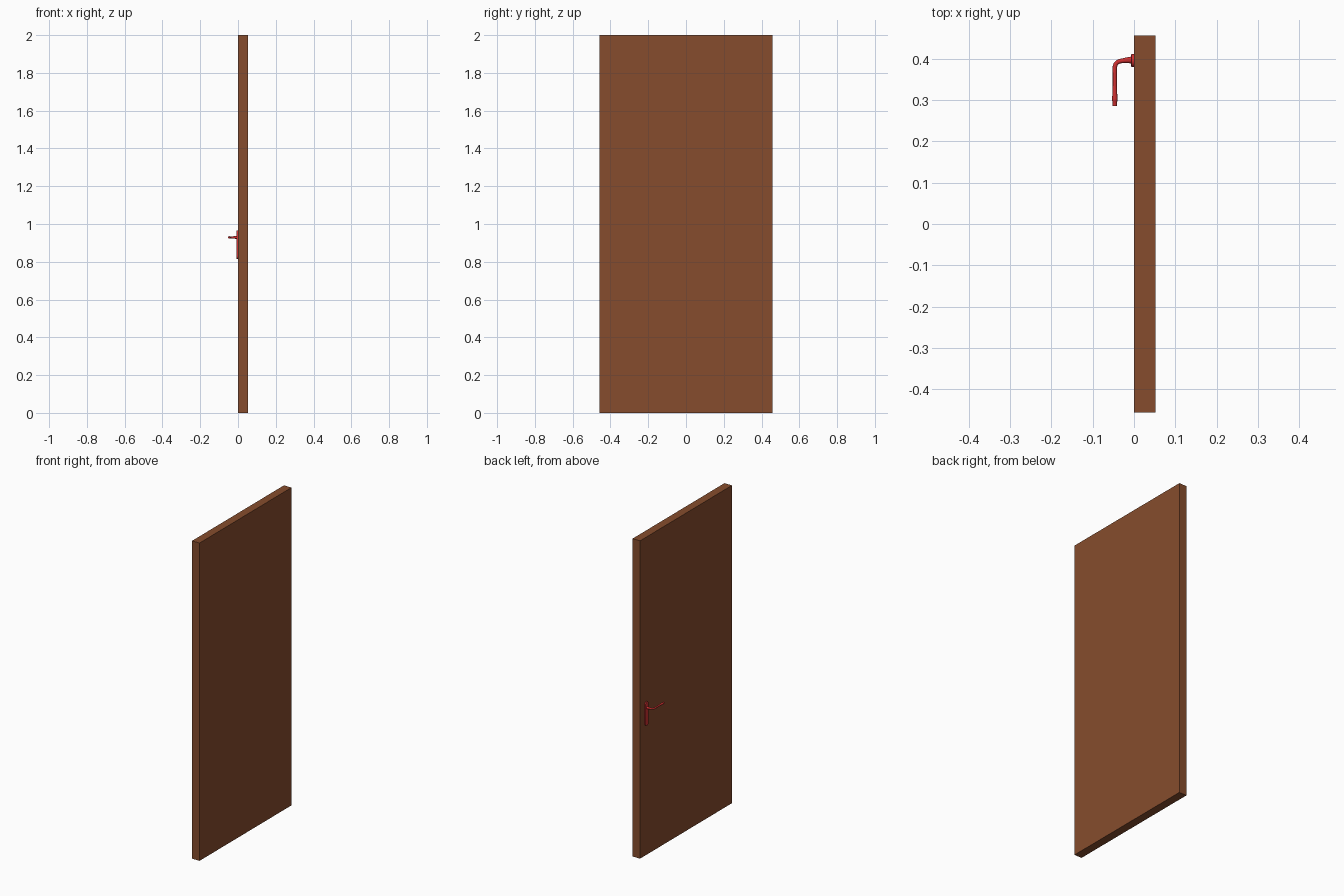
import bpy, bmesh, math
from mathutils import Vector

if "Cube" in bpy.data.objects:
    bpy.data.objects.remove(bpy.data.objects["Cube"])


def material(name, rgb):
    m = bpy.data.materials.new(name)
    m.diffuse_color = (*rgb, 1)
    m.use_nodes = True
    m.node_tree.nodes["Principled BSDF"].inputs["Base Color"].default_value = m.diffuse_color
    return m


wood = material("brown wood", (0.24, 0.073, 0.026))
red = material("red metal", (0.62, 0.03, 0.03))


def finish(name, bm, mat, smooth=False):
    bmesh.ops.recalc_face_normals(bm, faces=bm.faces)
    me = bpy.data.meshes.new(name)
    bm.to_mesh(me)
    bm.free()
    ob = bpy.data.objects.new(name, me)
    bpy.context.collection.objects.link(ob)
    me.materials.append(mat)
    if smooth:
        bpy.ops.object.select_all(action='DESELECT')
        ob.select_set(True)
        bpy.context.view_layer.objects.active = ob
        bpy.ops.object.shade_smooth_by_angle(angle=math.radians(40))
    return ob


# door leaf
bm = bmesh.new()
bmesh.ops.create_cube(bm, size=1)
for v in bm.verts:
    v.co = (0.026 + v.co.x * 0.052, v.co.y * 0.914, 1 + v.co.z * 2)
finish("door_leaf", bm, wood)

# back plate with rounded ends
HY, HZ = 0.396, 0.929
bm = bmesh.new()
R, ZB, ZT = 0.0155, 0.831, 0.951
ring = []
for zc, start in ((ZT, 0), (ZB, math.pi)):
    for i in range(13):
        a = start + math.pi * i / 12
        ring.append(bm.verts.new((0.0, HY + R * math.cos(a), zc + R * math.sin(a))))
face = bm.faces.new(ring)
ext = bmesh.ops.extrude_face_region(bm, geom=[face])
front = [v for v in ext["geom"] if isinstance(v, bmesh.types.BMVert)]
bmesh.ops.translate(bm, verts=front, vec=(-0.007, 0, 0))
rim = [e for e in bm.edges if all(v.co.x < -0.005 for v in e.verts)]
bmesh.ops.bevel(bm, geom=rim, offset=0.0012, segments=2, affect='EDGES', profile=0.5)
finish("handle_plate", bm, red, True)

# lever: swept round section along a bent path, (x, y, radius)
path = [(-0.005, 0.397, 0.0085), (-0.012, 0.397, 0.0075), (-0.024, 0.396, 0.006),
        (-0.034, 0.3945, 0.0055), (-0.040, 0.392, 0.0055), (-0.0445, 0.387, 0.0055),
        (-0.0465, 0.380, 0.0055), (-0.0465, 0.365, 0.005), (-0.0465, 0.335, 0.005),
        (-0.0465, 0.309, 0.0062), (-0.0465, 0.304, 0.0065), (-0.0465, 0.298, 0.0065),
        (-0.0465, 0.296, 0.0055), (-0.0465, 0.286, 0.0055)]
bm = bmesh.new()
N, rings = 20, []
pts = [Vector((x, y, HZ)) for x, y, r in path]
for i, p in enumerate(pts):
    t = (pts[min(i + 1, len(pts) - 1)] - pts[max(i - 1, 0)]).normalized()
    side = t.cross(Vector((0, 0, 1)))
    r = path[i][2]
    rings.append([bm.verts.new(p + r * (side * math.cos(2 * math.pi * k / N)
                  + Vector((0, 0, 1)) * math.sin(2 * math.pi * k / N))) for k in range(N)])
for a, b in zip(rings, rings[1:]):
    for k in range(N):
        bm.faces.new((a[k], a[(k + 1) % N], b[(k + 1) % N], b[k]))
bm.faces.new(rings[0])
bm.faces.new(rings[-1])
finish("handle_lever", bm, red, True)
